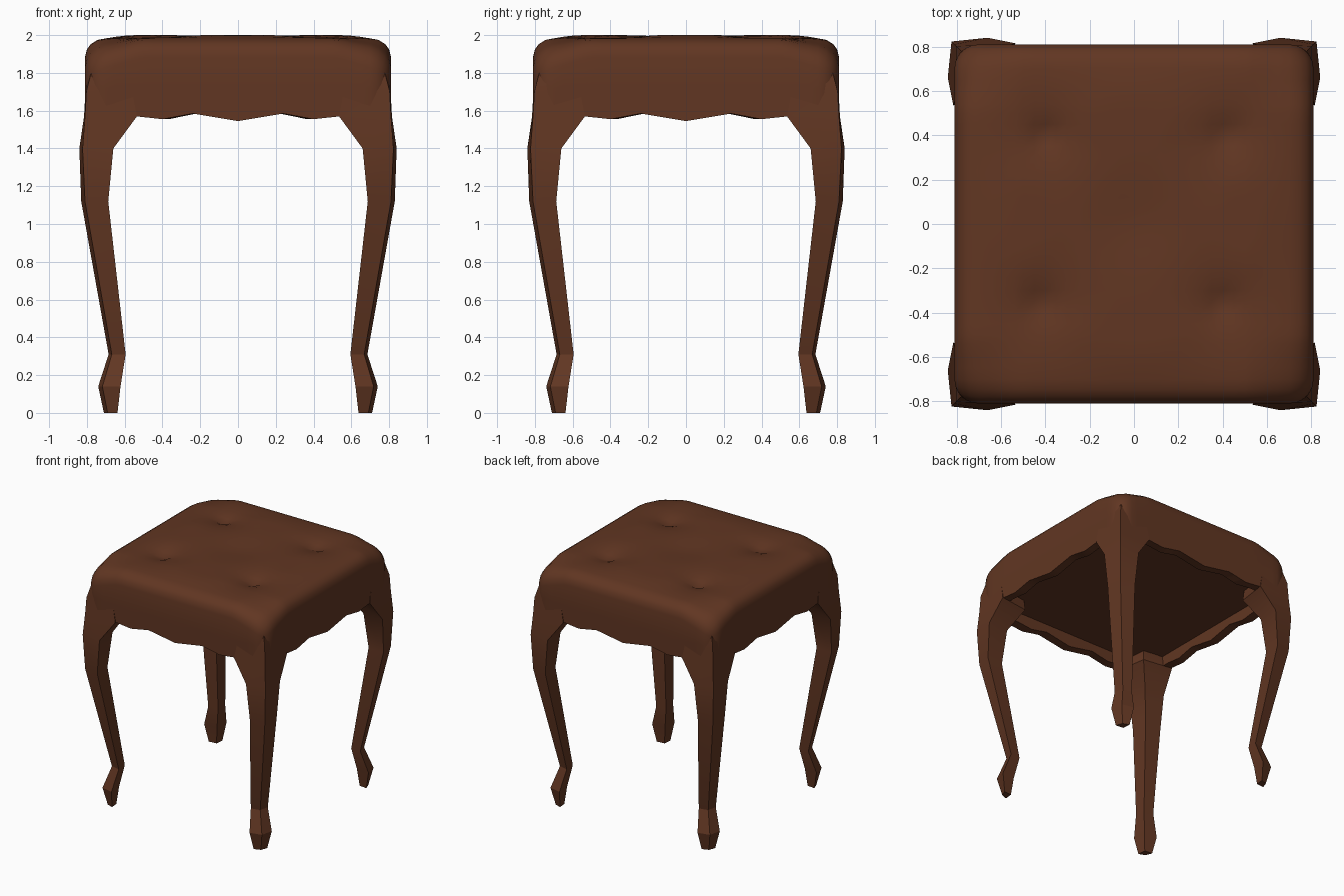
import bpy, bmesh, math

if "Cube" in bpy.data.objects:
    bpy.data.objects.remove(bpy.data.objects["Cube"])

wood = bpy.data.materials.new("dark brown")
wood.diffuse_color = (0.12, 0.037, 0.016, 1)
wood.use_nodes = True
wood.node_tree.nodes["Principled BSDF"].inputs["Base Color"].default_value = wood.diffuse_color


def finish(name, bm, angle):
    bmesh.ops.recalc_face_normals(bm, faces=bm.faces)
    me = bpy.data.meshes.new(name)
    bm.to_mesh(me)
    bm.free()
    me.materials.append(wood)
    ob = bpy.data.objects.new(name, me)
    bpy.context.collection.objects.link(ob)
    bpy.ops.object.select_all(action='DESELECT')
    bpy.context.view_layer.objects.active = ob
    ob.select_set(True)
    bpy.ops.object.shade_smooth_by_angle(angle=math.radians(angle))
    return ob


# Seat: tufted cushion with rounded rim, wavy apron and recessed underside
FLAT, R = 0.70, 0.11
half = [0.06, 0.12, 0.18, 0.24, 0.3, 0.35, 0.4, 0.45, 0.5, 0.54,
        0.6, 0.65, 0.7, 0.745, 0.78, 0.8, 0.81]
coords = [-v for v in reversed(half)] + [0] + half
tufts = [(-0.4, 0.4), (0.42, 0.4), (-0.42, -0.36), (0.4, -0.36)]
wave = [(0, 1.545), (0.24, 1.585), (0.4, 1.555), (0.54, 1.57), (1, 1.57)]


def seat_point(x, y):
    dx, dy = (max(0, abs(v) - FLAT) / R for v in (x, y))
    ex = dx * math.sqrt(1 - dy * dy / 2)
    ey = dy * math.sqrt(1 - dx * dx / 2)
    h = min(1, math.hypot(ex, ey))
    z = 1.983 - 0.1 * (1 - math.sqrt(1 - h * h))
    # drooping corners
    z -= 0.09 * math.prod(max(0, (abs(v) - 0.52) / 0.29) for v in (x, y))
    if dx == 0 and dy == 0:
        # soft padding, buttons and shallow middle
        pad = math.cos(math.pi * x / 1.4) * math.cos(math.pi * y / 1.4)
        z += 0.022 * math.sqrt(max(0, pad)) - 0.022 * math.exp(-(x * x + y * y) / 0.04)
        for tx, ty in tufts:
            z -= 0.065 * math.exp(-math.hypot(x - tx, y - ty) / 0.09)
        # padding swells between the buttons and the rim
        z += 0.012 * (math.exp(-((abs(x) - 0.5) / 0.1) ** 2 - (y / 0.3) ** 2)
                      + math.exp(-((abs(y) - 0.5) / 0.1) ** 2 - (x / 0.3) ** 2))
    px = math.copysign(FLAT + R * ex, x) if dx else x
    py = math.copysign(FLAT + R * ey, y) if dy else y
    return px, py, min(z, 2.0)


def wave_height(t):
    for (a, za), (b, zb) in zip(wave, wave[1:]):
        if t <= b:
            return za + (zb - za) * (t - a) / (b - a)


bm = bmesh.new()
grid = [[bm.verts.new(seat_point(x, y)) for x in coords] for y in coords]
for r0, r1 in zip(grid, grid[1:]):
    for i in range(len(coords) - 1):
        bm.faces.new((r0[i], r0[i + 1], r1[i + 1], r1[i]))


def extend(scale, height):
    rim = [e for e in bm.edges if e.is_boundary]
    out = bmesh.ops.extrude_edge_only(bm, edges=rim)["geom"]
    for v in [g for g in out if isinstance(g, bmesh.types.BMVert)]:
        t = min(abs(v.co.x), abs(v.co.y))
        v.co = (v.co.x * scale, v.co.y * scale, height(t))


extend(1, lambda t: 1.72)
extend(0.998, wave_height)
extend(0.915, wave_height)
extend(1, lambda t: 1.65)
bmesh.ops.edgeloop_fill(bm, edges=[e for e in bm.edges if e.is_boundary])
finish("seat", bm, 40)

# Cabriole legs: square section rows (z, outer corner, outer side, side inset, inner corner)
rows = [(1.81, 0.775, 0.80, 0.64, 0.60), (1.70, 0.803, 0.808, 0.56, 0.58),
        (1.57, 0.81, 0.815, 0.535, 0.57), (1.40, 0.823, 0.84, 0.66, 0.665),
        (1.12, 0.81, 0.83, 0.687, 0.692), (0.31, 0.668, 0.685, 0.595, 0.60),
        (0.14, 0.718, 0.74, 0.622, 0.63), (0, 0.69, 0.71, 0.638, 0.645)]
bm = bmesh.new()
rings = [[bm.verts.new((x, y, z)) for x, y in ((c, c), (n, a), (i, i), (a, n))]
         for z, c, a, n, i in rows]
for p, q in zip(rings, rings[1:]):
    for k in range(4):
        m = (k + 1) % 4
        bm.faces.new((p[k], p[m], q[m], q[k]))
bm.faces.new(rings[0])
bm.faces.new(rings[-1])
legs = finish("legs", bm, 30)
mirror = legs.modifiers.new("four corners", 'MIRROR')
mirror.use_axis = (True, True, False)
